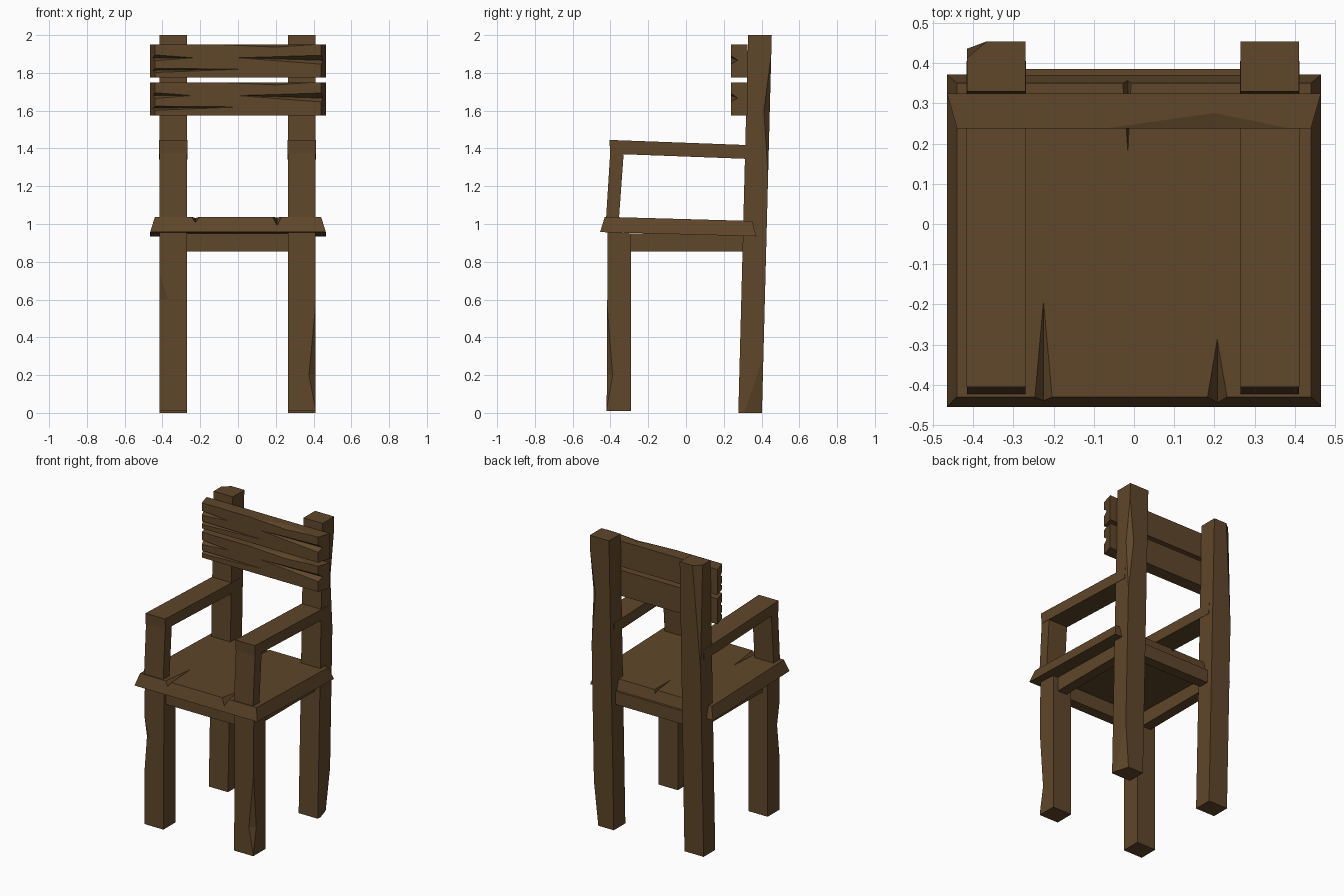
import bpy, bmesh

if "Cube" in bpy.data.objects:
    bpy.data.objects.remove(bpy.data.objects["Cube"])

wood = bpy.data.materials.new("dark_wood")
wood.diffuse_color = (0.115, 0.062, 0.023, 1)
wood.use_nodes = True
wood.node_tree.nodes["Principled BSDF"].inputs["Base Color"].default_value = wood.diffuse_color


def hull(name, pts):
    """Flat-faced convex solid around a few points."""
    bm = bmesh.new()
    for p in pts:
        bm.verts.new(p)
    bmesh.ops.convex_hull(bm, input=bm.verts)
    bmesh.ops.dissolve_limit(bm, angle_limit=0.01, verts=bm.verts, edges=bm.edges)
    bmesh.ops.recalc_face_normals(bm, faces=bm.faces)
    me = bpy.data.meshes.new(name)
    bm.to_mesh(me)
    bm.free()
    ob = bpy.data.objects.new(name, me)
    bpy.context.collection.objects.link(ob)
    me.materials.append(wood)
    return ob


def beam(name, x0, x1, profile):
    """Side (y, z) profile extruded along x."""
    return hull(name, [(x, y, z) for x in (x0, x1) for y, z in profile])


def box(name, x0, x1, y0, y1, z0, z1):
    return beam(name, x0, x1, [(y0, z0), (y1, z0), (y1, z1), (y0, z1)])


def cut(ob, pts):
    """Carve a splinter-shaped hollow out of a part."""
    cutter = hull("splinter_cutter", pts)
    cutter.hide_render = True
    m = ob.modifiers.new("splinter", 'BOOLEAN')
    m.operation, m.solver, m.object = 'DIFFERENCE', 'EXACT', cutter
    bpy.context.view_layer.objects.active = ob
    bpy.ops.object.modifier_apply(modifier=m.name)
    bpy.data.objects.remove(cutter)


def chip(ob, x, y, z0, zc, z1, sx, sy, dx, dy, lean=0.0):
    """V-shaped chip in a vertical corner; sx, sy point into the wood."""
    def Y(z):
        return y + lean * z
    e = 0.004
    cut(ob, [(x, Y(z0), z0), (x, Y(z1), z1),
             (x + sx * dx, Y(zc) - sy * e, zc), (x - sx * e, Y(zc) + sy * dy, zc),
             (x - sx * .03, Y(zc) - sy * .03, zc)])


LEAN = 0.026  # backward lean of the rear legs per unit height
legs = {}
for side, x0, x1 in (("left", -.415, -.27), ("right", .265, .41)):
    # Legs
    legs["front", side] = beam("front_leg_" + side, x0, x1,
                               [(-.42, .01), (-.29, .01), (-.29, .95), (-.415, .96)])
    legs["back", side] = beam("back_leg_" + side, x0, x1,
                              [(.277, 0), (.402, 0), (.402 + 2 * LEAN, 2), (.277 + 2 * LEAN, 2)])
    # Arm and its support
    beam("arm_post_" + side, x0, x1,
         [(-.425, 1.0), (-.357, 1.0), (-.328, 1.40), (-.40, 1.40)])
    beam("armrest_" + side, x0 - .002, x1 + .002,
         [(-.402, 1.372), (.40, 1.342), (.405, 1.415), (-.405, 1.445)])
    # Side rail under the seat
    xm = (x0 + x1) / 2
    box("side_rail_" + side, xm - .035, xm + .035, -.31, .33, .855, .95)

# Rails under the seat, front and back
box("front_rail", -.3, .3, -.39, -.32, .855, .95)
box("back_rail", -.3, .3, .315, .385, .855, .945)

# Worn corners on the legs
chip(legs["front", "left"], -.415, -.419, .36, .6, .75, 1, 1, .055, .03)
chip(legs["front", "right"], .41, -.42, .02, .2, .6, -1, 1, .04, .035)
chip(legs["back", "right"], .41, .402, 1.25, 1.6, 1.9, -1, -1, .04, .035, LEAN)
chip(legs["back", "left"], -.415, .402, 1.3, 2.02, 2.3, 1, -1, .055, .045, LEAN)
chip(legs["back", "right"], .41, .402, -.2, -.01, .3, -1, -1, .03, .11, LEAN)

# Seat plank with bevelled rim and split ends
seat = hull("seat",
            [(x, -.455, .94 + .017) for x in (-.465, .465)] +
            [(x, .372, .935) for x in (-.465, .465)] +
            [(x, -.43, 1.038) for x in (-.44, .44)] +
            [(x, .35, 1.016) for x in (-.44, .44)])
for x, hw, depth, tip in ((-.225, .03, .035, -.14), (.207, .036, .055, -.28)):
    cut(seat, [(x - hw, -.48, 1.045), (x + hw, -.48, 1.045),
               (x, -.47, 1.04 - depth), (x, tip, 1.036)])
cut(seat, [(-.04, .4, 1.03), (0, .4, 1.03), (-.015, .4, .985), (-.015, .17, 1.022)])

# Back slats with cracked fronts
for name, z in (("lower_slat", 1.575), ("upper_slat", 1.775)):
    y = .237
    slat = hull(name, [(sx * w, yy, z + h)
                       for sx in (-1, 1)
                       for w, yy in ((.44, y), (.465, .325))
                       for h in (0, .174)])
    for sx, top, mid, low, tip_x, tip_z in ((-1, .135, .105, .075, -.24, .105),
                                            (-1, .055, .038, .018, .02, .045),
                                            (1, .135, .09, .055, 0, .105)):
        cut(slat, [(sx * .5, y - .02, z + top), (sx * .5, y - .02, z + low),
                   (sx * .5, y + .04, z + mid), (tip_x, y, z + tip_z)])
    # Splinter off the top front edge
    cut(slat, [(-.12, y, z + .176), (.42, y, z + .176), (.2, y + .045, z + .176),
               (.2, y - .02, z + .155), (.2, y - .02, z + .19)])
